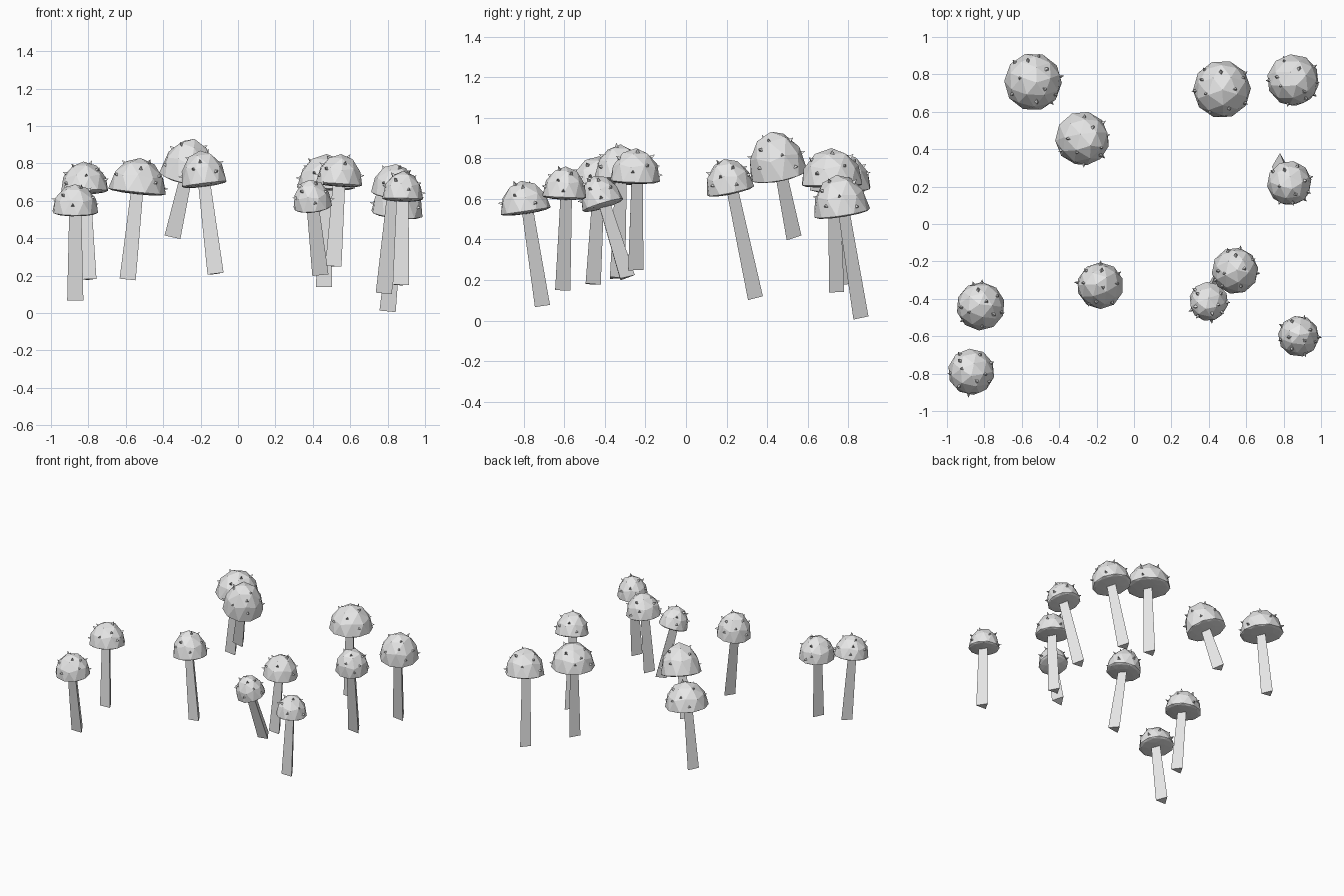
import bpy, bmesh, math, random
from mathutils import Vector, Matrix

if "Cube" in bpy.data.objects:
    bpy.data.objects.remove(bpy.data.objects["Cube"])
random.seed(4)

grey = bpy.data.materials.new("plain_grey")
grey.use_nodes = True
COLOUR = (0.8, 0.8, 0.8, 1)
grey.diffuse_color = COLOUR
grey.node_tree.nodes["Principled BSDF"].inputs["Base Color"].default_value = COLOUR


def add_part(name, bm, matrix):
    """Turn a bmesh into a flat shaded object."""
    mesh = bpy.data.meshes.new(name)
    bm.to_mesh(mesh)
    bm.free()
    mesh.materials.append(grey)
    obj = bpy.data.objects.new(name, mesh)
    obj.matrix_world = matrix
    bpy.context.collection.objects.link(obj)


def make_stem(name, length, matrix):
    # three sided, narrower at the top
    bm = bmesh.new()
    bmesh.ops.create_cone(bm, cap_ends=True, segments=3, radius1=0.05,
                          radius2=0.037, depth=length,
                          matrix=Matrix.Translation((0, 0, length / 2)))
    add_part(name, bm, matrix)


def make_cap(name, radius, height, matrix):
    # faceted dome with a shallow underside
    bm = bmesh.new()
    bmesh.ops.create_icosphere(bm, subdivisions=2, radius=1)
    for v in bm.verts:
        v.co.z *= height if v.co.z > 0 else 0.015
        v.co.x *= radius
        v.co.y *= radius
    add_part(name, bm, matrix)


def make_spikes(name, radius, height, matrix, count=11):
    # small three sided thorns spread over the dome
    bm = bmesh.new()
    for i in range(count):
        z = 0.15 + 0.8 * (i + random.random()) / count
        angle = i * 2.4 + random.uniform(-0.4, 0.4)
        r = math.sqrt(1 - z * z)
        n = Vector((r * math.cos(angle), r * math.sin(angle), z))
        spot = Vector((n.x * radius, n.y * radius, n.z * height)) * 0.97
        out = Vector((n.x / radius, n.y / radius, n.z / height)).normalized()
        turn = out.to_track_quat('Z', 'Y').to_matrix().to_4x4()
        bmesh.ops.create_cone(bm, cap_ends=True, segments=3, radius1=0.02,
                              radius2=0, depth=0.04,
                              matrix=Matrix.Translation(spot) @ turn)
    add_part(name, bm, matrix)


# stem foot, cap rim centre, cap radius, cap height
mushrooms = [
    ((-0.59, 0.77, 0.18), (-0.54, 0.76, 0.65), 0.155, 0.18),
    ((-0.35, 0.52, 0.41), (-0.28, 0.46, 0.72), 0.145, 0.22),
    ((0.46, 0.73, 0.14), (0.47, 0.72, 0.67), 0.155, 0.18),
    ((0.80, 0.85, 0.013), (0.85, 0.77, 0.53), 0.14, 0.19),
    ((0.78, 0.33, 0.11), (0.83, 0.22, 0.64), 0.12, 0.16),
    ((-0.12, -0.35, 0.21), (-0.18, -0.33, 0.69), 0.125, 0.18),
    ((-0.80, -0.47, 0.18), (-0.82, -0.44, 0.65), 0.13, 0.16),
    ((-0.87, -0.72, 0.07), (-0.87, -0.79, 0.54), 0.125, 0.15),
    ((0.51, -0.26, 0.25), (0.54, -0.25, 0.69), 0.125, 0.16),
    ((0.44, -0.30, 0.21), (0.40, -0.41, 0.57), 0.105, 0.15),
    ((0.87, -0.62, 0.15), (0.88, -0.60, 0.61), 0.11, 0.15),
]

for i, (foot, rim, radius, height) in enumerate(mushrooms, 1):
    foot, rim = Vector(foot), Vector(rim)
    axis = rim - foot
    lean = Vector((0, 0, 1)).rotation_difference(axis).to_matrix().to_4x4()
    twist = Matrix.Rotation(random.uniform(0, 1.2), 4, 'Z')
    at_rim = Matrix.Translation(rim) @ lean @ twist
    make_stem(f"mushroom_stem_{i}", axis.length + 0.03, Matrix.Translation(foot) @ lean)
    make_cap(f"mushroom_cap_{i}", radius, height, at_rim)
    make_spikes(f"mushroom_spikes_{i}", radius, height, at_rim)
